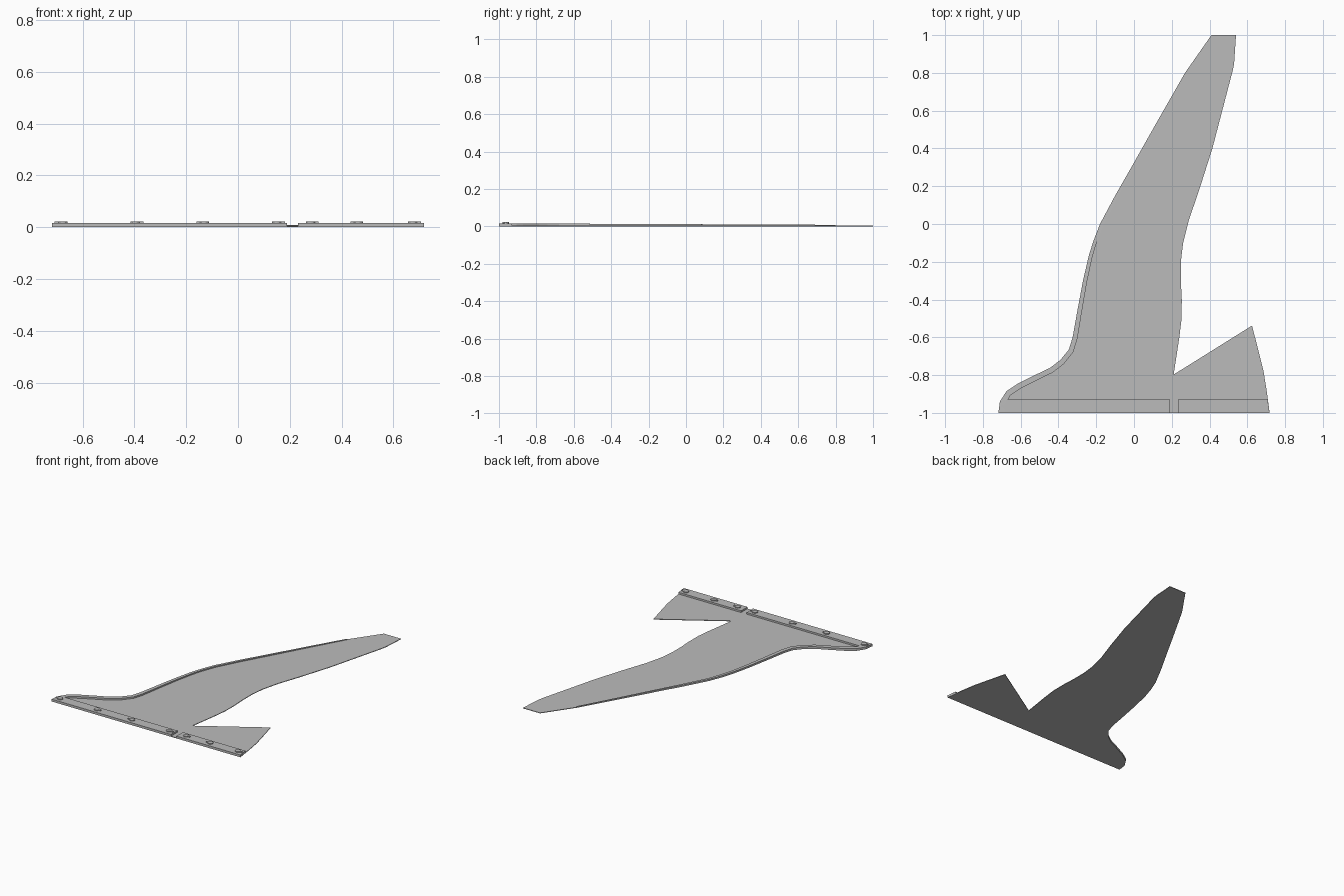
import bpy
import bmesh
import math
from mathutils import Vector

default_cube = bpy.data.objects.get("Cube")
if default_cube:
    bpy.data.objects.remove(default_cube, do_unlink=True)

grey = bpy.data.materials.new("plain grey")
grey.use_nodes = True
colour = (0.5, 0.5, 0.5, 1)
grey.diffuse_color = colour
grey.node_tree.nodes["Principled BSDF"].inputs["Base Color"].default_value = colour

SKIN = 0.004       # thickness of the flat plate
BAR_TOP = 0.016    # top of the root bars
PEG_TOP = 0.022    # top of the keyhole pegs


def add_object(name, bm):
    """Turn a bmesh into a named grey object."""
    bmesh.ops.recalc_face_normals(bm, faces=bm.faces)
    mesh = bpy.data.meshes.new(name)
    bm.to_mesh(mesh)
    bm.free()
    mesh.materials.append(grey)
    obj = bpy.data.objects.new(name, mesh)
    bpy.context.collection.objects.link(obj)
    return obj


def add_slab(name, outline, bottom, top):
    """Extrude a flat outline from one height to another."""
    bm = bmesh.new()
    face = bm.faces.new([bm.verts.new((x, y, bottom)) for x, y in outline])
    extruded = bmesh.ops.extrude_face_region(bm, geom=[face])
    raised = [v for v in extruded["geom"] if isinstance(v, bmesh.types.BMVert)]
    bmesh.ops.translate(bm, verts=raised, vec=(0, 0, top - bottom))
    return add_object(name, bm)


# Leading edge, from the root to the end of the lip
leading = [(-.718, -1), (-.71, -.94), (-.675, -.885), (-.615, -.845),
           (-.525, -.8), (-.445, -.762), (-.39, -.72), (-.345, -.665),
           (-.325, -.6), (-.3, -.46), (-.27, -.3), (-.24, -.17),
           (-.215, -.09), (-.18, 0), (-.1, .15), (0, .325),
           (.11, .52), (.19, .66), (.27, .8)]

# Tip and trailing edge, back down to the notch
trailing = [(.41, 1), (.54, 1), (.53, .85), (.522, .81), (.475, .63),
            (.415, .4), (.345, .18), (.29, .02), (.26, -.1), (.248, -.2),
            (.248, -.3), (.253, -.4), (.252, -.5), (.24, -.6), (.21, -.797)]

# Small rear flap beside the notch
flap = [(.625, -.538), (.685, -.775), (.702, -.88), (.718, -1)]

add_slab("wing_plate", leading + trailing + flap, 0, SKIN)


def add_lip(name, path):
    """Raised rim that gets lower and narrower along the leading edge."""
    points = [Vector(p) for p in path]
    bm = bmesh.new()
    rings = []
    for i, p in enumerate(points):
        along = points[min(i + 1, len(points) - 1)] - points[max(i - 1, 0)]
        along.normalize()
        inward = Vector((along.y, -along.x))
        if i == 0:
            inward = Vector((1, 0))
        t = (p.y - points[0].y) / (points[-1].y - points[0].y)
        inner = p + inward * (0.032 - 0.026 * t)
        top = BAR_TOP + (0.008 - BAR_TOP) * t
        rings.append([bm.verts.new((q.x, q.y, z)) for q, z in
                      ((p, SKIN), (p, top), (inner, top), (inner, SKIN))])
    for a, b in zip(rings, rings[1:]):
        for k in range(4):
            n = (k + 1) % 4
            bm.faces.new((a[k], a[n], b[n], b[k]))
    bm.faces.new(rings[0])
    bm.faces.new(rings[-1])
    return add_object(name, bm)


add_lip("leading_edge_lip", leading)

# Root bars, with a gap between them
BAR_BACK = -.93
add_slab("main_root_bar", [(-.688, -1), (.19, -1), (.19, BAR_BACK),
                           (-.677, BAR_BACK)], SKIN, BAR_TOP)
add_slab("flap_root_bar", [(.232, -1), (.718, -1), (.708, BAR_BACK),
                           (.232, BAR_BACK)], SKIN, BAR_TOP)


def keyhole(x, y, side, radius=0.018, tab=0.031, half=0.006):
    """Round head with a narrow tab pointing to one side."""
    start = math.asin(half / radius)
    steps = 16
    arc = [start + (math.tau - 2 * start) * i / steps for i in range(steps + 1)]
    outline = [(x + side * radius * math.cos(a), y + radius * math.sin(a))
               for a in arc]
    return outline + [(x + side * tab, y - half), (x + side * tab, y + half)]


# Keyhole pegs: position along the root and tab direction
pegs = [(-.677, -1), (-.397, 1), (-.13, -1), (.15, 1),
        (.28, 1), (.465, -1), (.675, 1)]
for number, (x, side) in enumerate(pegs, 1):
    add_slab(f"keyhole_peg_{number}", keyhole(x, -.964, side), BAR_TOP, PEG_TOP)
